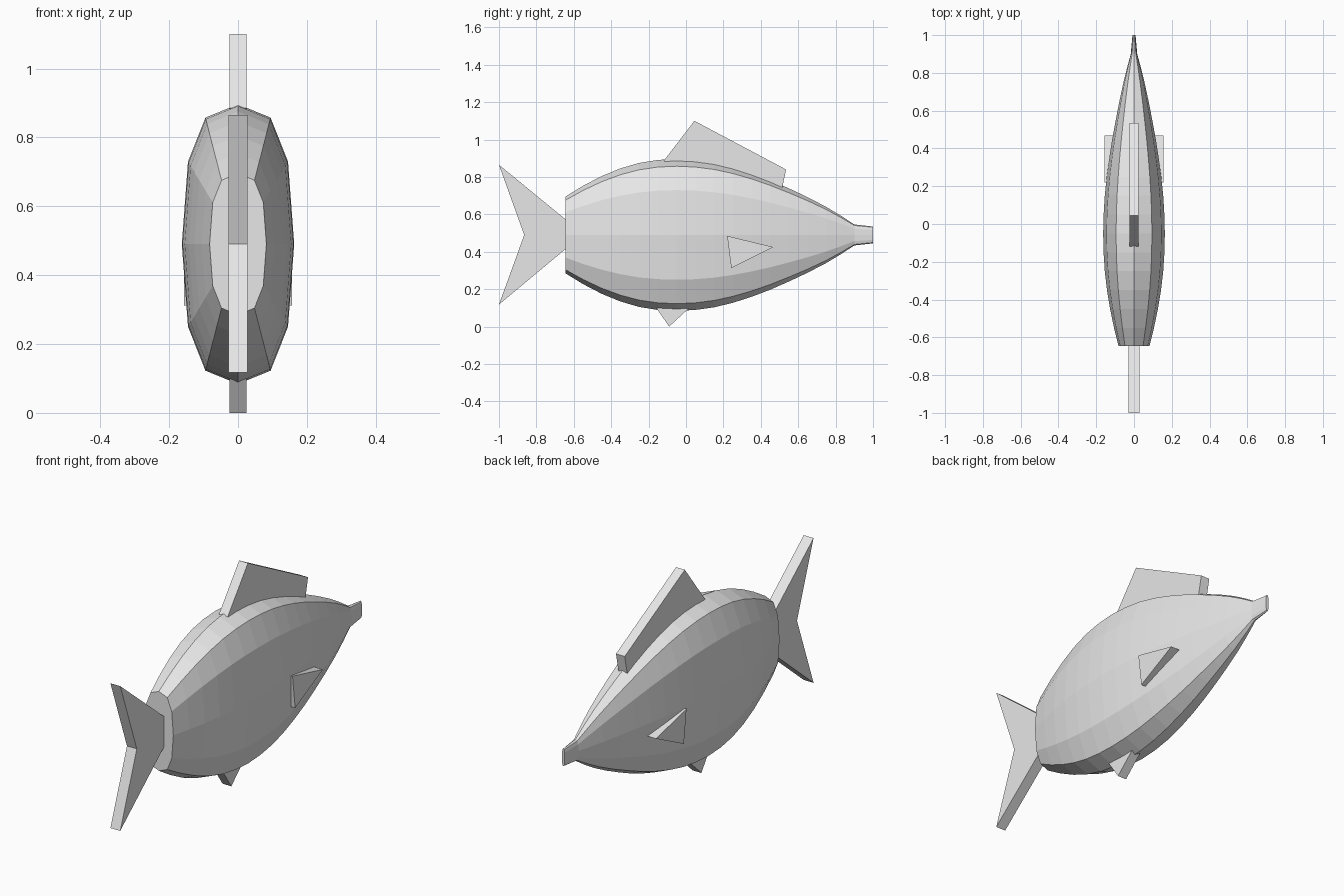
import bpy
import bmesh

cube = bpy.data.objects.get("Cube")
if cube:
    bpy.data.objects.remove(cube, do_unlink=True)

GREY = (0.8, 0.8, 0.8, 1.0)
grey = bpy.data.materials.new("light_grey")
grey.use_nodes = True
grey.diffuse_color = GREY
grey.node_tree.nodes["Principled BSDF"].inputs["Base Color"].default_value = GREY


def add_object(name, bm):
    bmesh.ops.recalc_face_normals(bm, faces=bm.faces)
    mesh = bpy.data.meshes.new(name)
    bm.to_mesh(mesh)
    bm.free()
    mesh.materials.append(grey)
    obj = bpy.data.objects.new(name, mesh)
    bpy.context.collection.objects.link(obj)
    return obj


def add_fin(name, outline, x0, x1):
    """Extrude a (y, z) outline sideways from x0 to x1."""
    bm = bmesh.new()
    face = bm.faces.new([bm.verts.new((x0, y, z)) for y, z in outline])
    out = bmesh.ops.extrude_face_region(bm, geom=[face])["geom"]
    moved = [v for v in out if isinstance(v, bmesh.types.BMVert)]
    bmesh.ops.translate(bm, verts=moved, vec=(x1 - x0, 0, 0))
    return add_object(name, bm)


# Body: twelve-sided section lofted along y with varying half height
MID_Z = 0.49
quarter = [(0, 1), (0.58, 0.905), (0.89, 0.59), (1, 0)]
half = quarter + [(x, -z) for x, z in quarter[-2::-1]]
section = half + [(-x, z) for x, z in half[-2:0:-1]]
stations = [(-0.645, 0.205), (-0.55, 0.263), (-0.45, 0.315), (-0.35, 0.356),
            (-0.25, 0.385), (-0.15, 0.401), (-0.05, 0.406), (0.05, 0.401),
            (0.15, 0.387), (0.25, 0.363), (0.35, 0.331), (0.45, 0.293),
            (0.55, 0.249), (0.65, 0.202), (0.75, 0.15), (0.83, 0.102),
            (0.9, 0.056), (1.0, 0.045)]
bm = bmesh.new()
rings = []
for y, h in stations:
    w = 0.008 if y > 0.95 else h * 0.402 - 0.006 * max(y, 0)
    rings.append([bm.verts.new((x * w, y, MID_Z + z * h)) for x, z in section])
n = len(section)
for a, b in zip(rings, rings[1:]):
    for i in range(n):
        j = (i + 1) % n
        bm.faces.new((a[i], a[j], b[j], b[i]))
bm.faces.new(rings[0])
bm.faces.new(rings[-1])
add_object("body", bm)

# Fins on the centre line
add_fin("tail_fin", [(-0.64, 0.57), (-1, 0.865), (-0.865, 0.49),
                     (-1, 0.118), (-0.64, 0.418)], -0.028, 0.028)
add_fin("dorsal_fin", [(-0.12, 0.885), (0.045, 1.1), (0.535, 0.84),
                       (0.512, 0.73), (0.2, 0.8)], -0.025, 0.025)
add_fin("belly_fin", [(-0.18, 0.13), (-0.09, 0), (0.04, 0.12)], -0.025, 0.025)

# Paired side fins
for side, s in (("left", 1), ("right", -1)):
    add_fin(side + "_side_fin", [(0.22, 0.485), (0.468, 0.425), (0.242, 0.312)],
            s * 0.09, s * 0.157)
